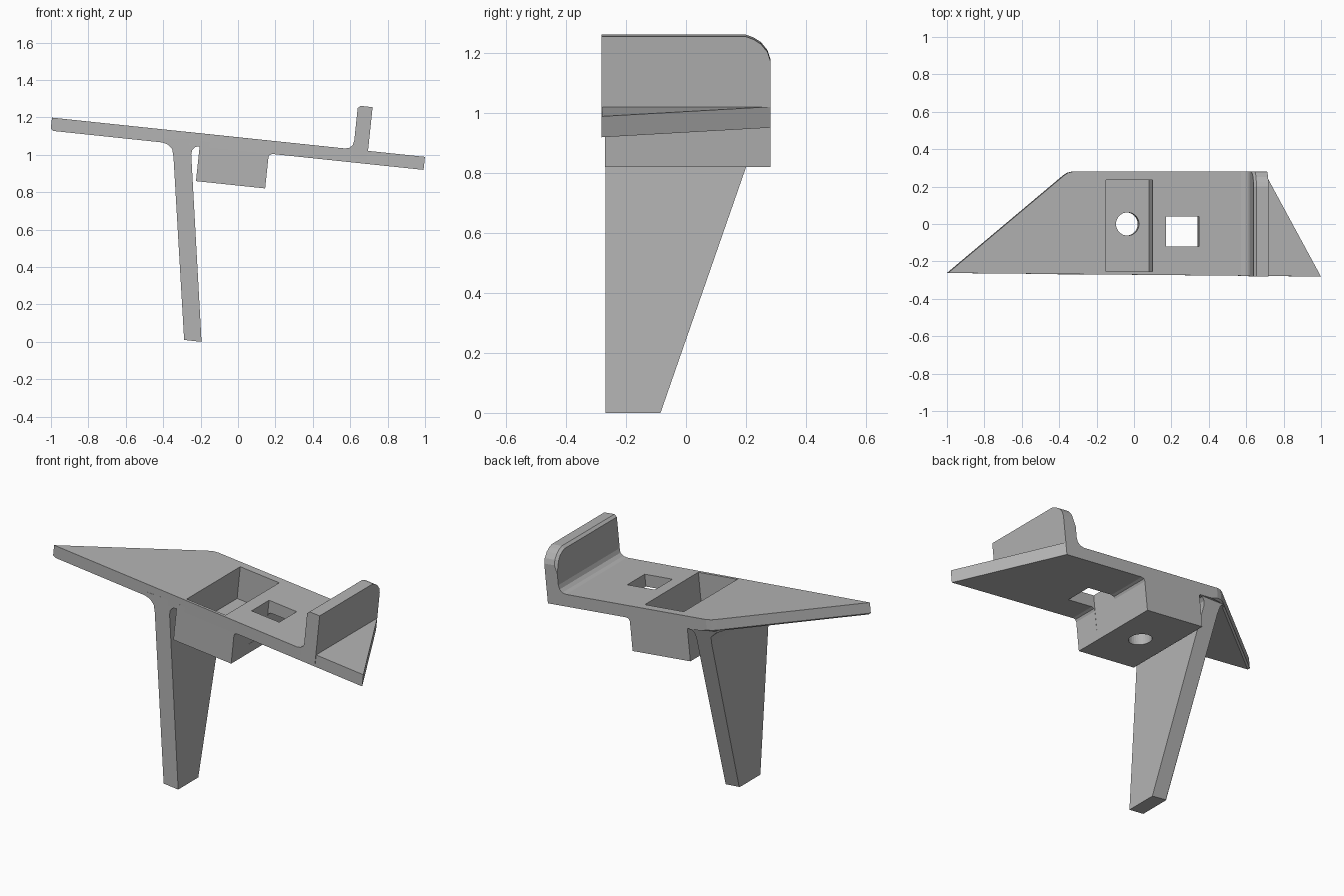
import bpy, bmesh, math
from mathutils import Matrix

cube = bpy.data.objects.get("Cube")
if cube:
    bpy.data.objects.remove(cube)

grey = bpy.data.materials.new("plain_grey")
grey.use_nodes = True
colour = (0.45, 0.45, 0.45, 1)
grey.diffuse_color = colour
grey.node_tree.nodes["Principled BSDF"].inputs["Base Color"].default_value = colour

# The tilted frame shared by the plate and everything fixed square to it
TILT = Matrix.Translation((0, 0, 1.094)) @ Matrix.Rotation(math.radians(6), 4, "Y")
BACK = 0.281
THICK = 0.07


def prism(name, points, axis, low, high, frame=TILT, bevels=(), shape=None):
    """Extrude a flat outline along an axis; bevels are (edge rule, width)."""
    place = {"X": lambda p, d: (d, p[0], p[1]),
             "Y": lambda p, d: (p[0], d, p[1]),
             "Z": lambda p, d: (p[0], p[1], d)}[axis]
    bm = bmesh.new()
    rings = [[bm.verts.new(place(p, d)) for p in points] for d in (low, high)]
    for ring in rings:
        bm.faces.new(ring)
    for i in range(len(points)):
        j = (i + 1) % len(points)
        bm.faces.new((rings[0][i], rings[0][j], rings[1][j], rings[1][i]))
    if shape:
        for v in bm.verts:
            shape(v.co)
    bmesh.ops.recalc_face_normals(bm, faces=bm.faces)
    for rule, width in bevels:
        edges = [e for e in bm.edges if all(rule(v.co) for v in e.verts)]
        bmesh.ops.bevel(bm, geom=edges, offset=width, segments=1,
                        affect="EDGES", clamp_overlap=True)
    mesh = bpy.data.meshes.new(name)
    bm.to_mesh(mesh)
    bm.free()
    mesh.materials.append(grey)
    obj = bpy.data.objects.new(name, mesh)
    obj.matrix_world = frame
    bpy.context.collection.objects.link(obj)
    return obj


def rectangle(a, b, c, d):
    return [(a, c), (b, c), (b, d), (a, d)]


def cut(obj, cutters):
    for cutter in cutters:
        mod = obj.modifiers.new(cutter.name, "BOOLEAN")
        mod.operation = "DIFFERENCE"
        mod.solver = "EXACT"
        mod.object = cutter


# Long plate with a slanted left end and a slanted right end
outline = [(-1.0, -0.262), (0.6, -0.277), (1.005, BACK * -1), (0.699, BACK),
           (0.6, BACK), (-0.325, BACK), (-0.355, 0.274), (-0.378, 0.258)]
plate = prism("plate", outline, "Z", -THICK, 0, bevels=[
    (lambda c: c.z > -0.001 and c.x < 0.61, 0.014),
    (lambda c: c.z < 0.001 - THICK and c.x < -0.32 and c.y > -0.27, 0.01)])

# Upright end stop with a rounded back corner
stop_side = [(-BACK, -0.05), (BACK, -0.05), (BACK, 0.155), (0.272, 0.183),
             (0.25, 0.21), (0.225, 0.226), (0.2, 0.235), (-BACK, 0.235)]
prism("end_stop", stop_side, "X", 0.62, 0.699, bevels=[
    (lambda c: c.x < 0.621 and c.z > 0.1, 0.014)])
prism("stop_fillet", [(0.575, -0.01), (0.575, 0), (0.598, 0.006), (0.614, 0.022),
                      (0.62, 0.045), (0.64, 0.045), (0.64, -0.01)],
      "Y", -0.277, BACK)

# Hanging box under the plate
box = prism("box", [(-0.199, -0.257), (0.173, -0.257), (0.173, -0.09),
                    (0.178, -0.077), (0.192, -0.07), (0.192, -0.04),
                    (-0.199, -0.04)], "Y", -0.27, BACK)

# Openings: box pocket, round drain and square slot
pocket = prism("pocket_cutter", rectangle(-0.151, 0.1, -0.255, 0.235), "Z", -0.19, 0.1)
circle = [(0.062 * math.cos(t * math.tau / 32) - 0.015,
           0.062 * math.sin(t * math.tau / 32)) for t in range(32)]
drain = prism("drain_cutter", circle, "Z", -0.4, -0.15)
slot = prism("slot_cutter", rectangle(0.172, 0.35, -0.12, 0.04), "Z", -0.2, 0.1)
for cutter in (pocket, drain, slot):
    cutter.hide_render = True
    cutter.hide_viewport = True
    cutter.display_type = "WIRE"
cut(plate, [pocket, slot])
cut(box, [pocket, drain, slot])


# Leg: narrows in depth towards the foot and flares into the plate
def taper(co):
    if co.y > 0:
        co.y = min(BACK, 0.348 * co.z - 0.085, 0.258 + 0.838 * (co.x + 0.378))


leg_profile = [(-0.195, 0), (-0.25, 1.0), (-0.245, 1.025), (-0.228, 1.042),
               (-0.2, 1.046), (-0.2, 1.08), (-0.4, 1.09), (-0.41, 1.068),
               (-0.375, 1.055), (-0.352, 1.03), (-0.345, 0.99), (-0.288, 0.01)]
prism("leg", leg_profile, "Y", -0.269, BACK, Matrix.Identity(4), shape=taper,
      bevels=[(lambda c: c.y > -0.2 and c.x < -0.28 and c.z < 1.0, 0.02)])
